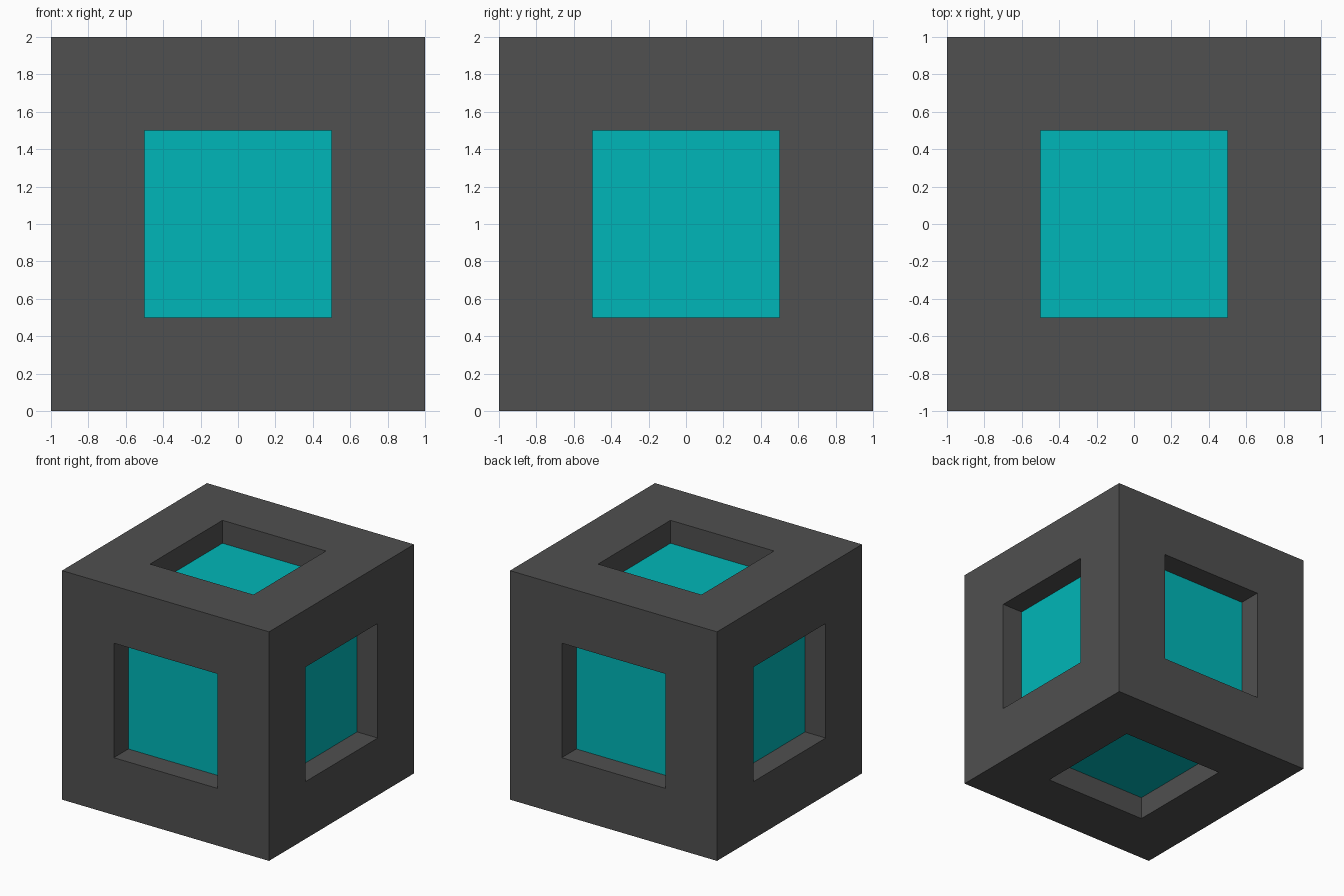
import bpy, bmesh
from mathutils import Matrix

if "Cube" in bpy.data.objects:
    bpy.data.objects.remove(bpy.data.objects["Cube"])


def material(name, color):
    m = bpy.data.materials.new(name)
    m.diffuse_color = (*color, 1)
    m.use_nodes = True
    m.node_tree.nodes["Principled BSDF"].inputs["Base Color"].default_value = m.diffuse_color
    return m


# Cube body with a square recess sunk into every side
bm = bmesh.new()
bmesh.ops.create_cube(bm, size=2, matrix=Matrix.Translation((0, 0, 1)))
panels = bm.faces[:]
bmesh.ops.inset_individual(bm, faces=panels, thickness=0.5, use_even_offset=True)
for f in panels:
    f.material_index = 1

# Push the coloured panels inward, leaving grey recess walls
for f in panels:
    normal = f.normal.copy()
    floor = bmesh.ops.extrude_discrete_faces(bm, faces=[f])["faces"][0]
    bmesh.ops.translate(bm, verts=floor.verts[:], vec=normal * -0.2)
    for edge in floor.edges:
        for wall in edge.link_faces:
            wall.material_index = 1 if wall == floor else 0
bmesh.ops.recalc_face_normals(bm, faces=bm.faces[:])

mesh = bpy.data.meshes.new("recessed_cube")
bm.to_mesh(mesh)
bm.free()
mesh.materials.append(material("dark_grey", (0.08, 0.08, 0.08)))
mesh.materials.append(material("cyan", (0.0, 0.47, 0.48)))
cube = bpy.data.objects.new("recessed_cube", mesh)
bpy.context.collection.objects.link(cube)
